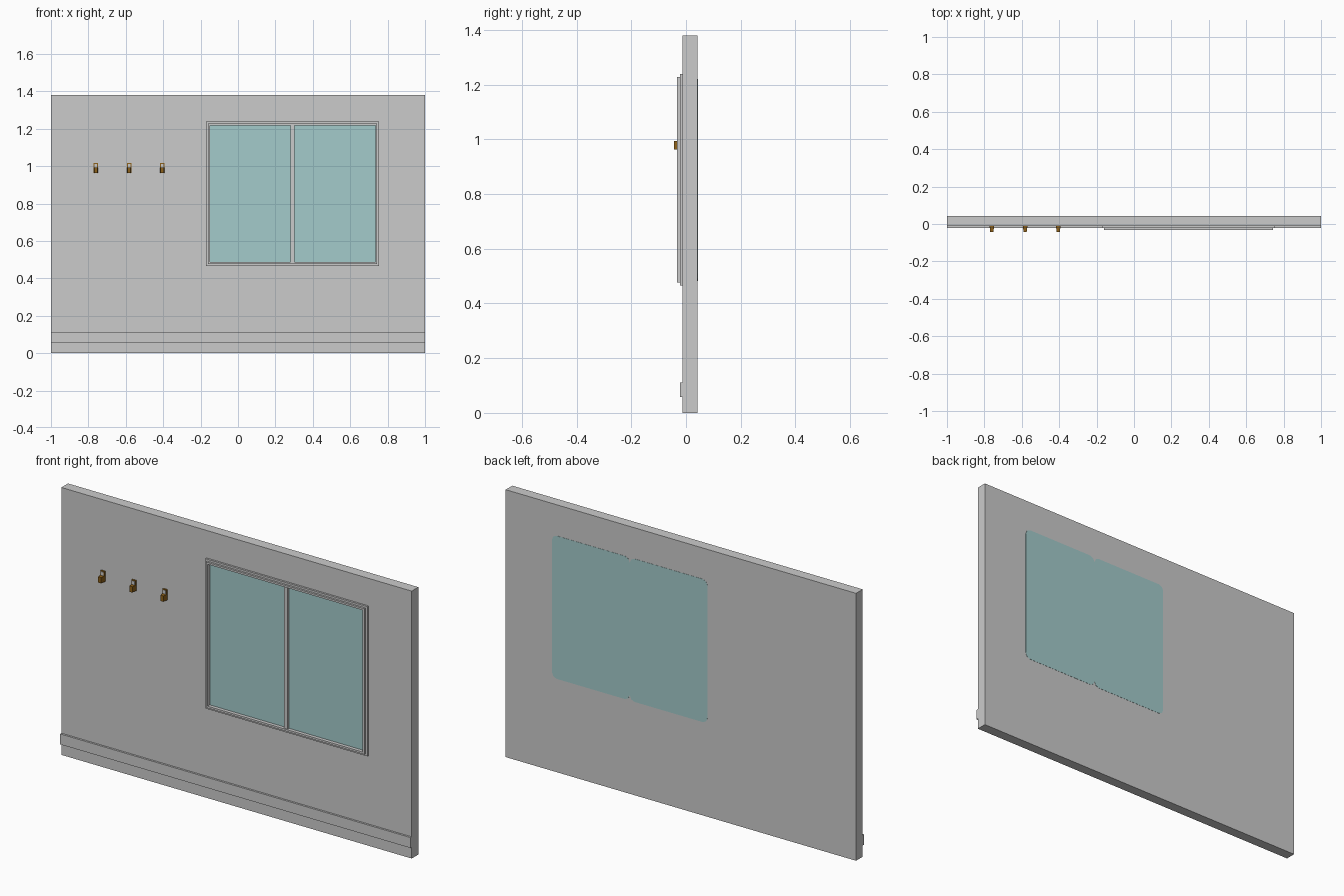
import bpy, bmesh

if "Cube" in bpy.data.objects:
    bpy.data.objects.remove(bpy.data.objects["Cube"])


def material(name, rgb):
    m = bpy.data.materials.new(name)
    m.diffuse_color = (*rgb, 1)
    m.use_nodes = True
    m.node_tree.nodes["Principled BSDF"].inputs["Base Color"].default_value = m.diffuse_color
    return m


GREY = material("wall grey", (0.6, 0.6, 0.6))
GLASS = material("pale teal glass", (0.37, 0.6, 0.6))
BROWN = material("brown wood", (0.27, 0.12, 0.01))


def finish(name, bm, mat):
    bmesh.ops.recalc_face_normals(bm, faces=bm.faces)
    me = bpy.data.meshes.new(name)
    bm.to_mesh(me)
    bm.free()
    me.materials.append(mat)
    ob = bpy.data.objects.new(name, me)
    bpy.context.collection.objects.link(ob)
    return ob


def prism(name, outline, y0, y1, mat):
    """Extrude an (x, z) outline from y0 to y1."""
    bm = bmesh.new()
    f = bm.faces.new([bm.verts.new((x, y0, z)) for x, z in outline])
    out = bmesh.ops.extrude_face_region(bm, geom=[f])
    for v in out["geom"]:
        if isinstance(v, bmesh.types.BMVert):
            v.co.y = y1
    return finish(name, bm, mat)


def box(name, x0, x1, y0, y1, z0, z1, mat):
    return prism(name, [(x0, z0), (x1, z0), (x1, z1), (x0, z1)], y0, y1, mat)


def ring(name, x0, x1, z0, z1, w, y0, y1, mat):
    """Rectangular frame with border width w."""
    bm = bmesh.new()
    loops = []
    for d, y in ((0, y0), (0, y1), (w, y1), (w, y0)):
        loops.append([bm.verts.new((x, y, z)) for x, z in (
            (x0 + d, z0 + d), (x1 - d, z0 + d), (x1 - d, z1 - d), (x0 + d, z1 - d))])
    for i in range(4):
        a, b = loops[i], loops[(i + 1) % 4]
        for k in range(4):
            n = (k + 1) % 4
            bm.faces.new((a[k], a[n], b[n], b[k]))
    return finish(name, bm, mat)


# wall and skirting rail
FRONT, BACK = -0.012, 0.042
box("wall", -1, 1, FRONT, BACK, 0, 1.38, GREY)
box("skirting_rail", -1, 1, -0.022, FRONT, 0.058, 0.112, GREY)

# stepped window frame with centre bar
ring("outer_window_frame", -0.171, 0.754, 0.465, 1.238, 0.018, -0.022, FRONT, GREY)
ring("inner_window_frame", -0.161, 0.744, 0.476, 1.228, 0.010, -0.032, FRONT, GREY)
box("window_centre_bar", 0.281, 0.302, -0.026, FRONT, 0.48, 1.22, GREY)

# glass: front panes, and cut-corner panes seen on the back
c = 0.028
for side, x0, x1 in (("left", -0.153, 0.2915), ("right", 0.2915, 0.736)):
    z0, z1 = 0.482, 1.22
    box(side + "_front_glass", x0, x1, -0.014, FRONT, z0, z1, GLASS)
    prism(side + "_back_glass",
          [(x0 + c, z0), (x1 - c, z0), (x1 - c * .3, z0 + c * .3), (x1, z0 + c),
           (x1, z1 - c), (x1 - c * .3, z1 - c * .3), (x1 - c, z1), (x0 + c, z1),
           (x0 + c * .3, z1 - c * .3), (x0, z1 - c), (x0, z0 + c),
           (x0 + c * .3, z0 + c * .3)], BACK, BACK + 0.001, GLASS)

# coat hooks: back plate, pale inset and tapered peg
for i, x in enumerate((-0.76, -0.582, -0.405), 1):
    box(f"hook_plate_{i}", x - .012, x + .012, -0.020, FRONT, 0.963, 1.016, BROWN)
    box(f"hook_inset_{i}", x - .007, x + .007, -0.022, -0.020, 0.993, 1.012, GREY)
    peg = box(f"hook_peg_{i}", x - .012, x + .012, -0.043, FRONT, 0.963, 0.993, BROWN)
    for v in peg.data.vertices:
        if v.co.y < -0.04:
            v.co.x = x + (v.co.x - x) * 0.7
